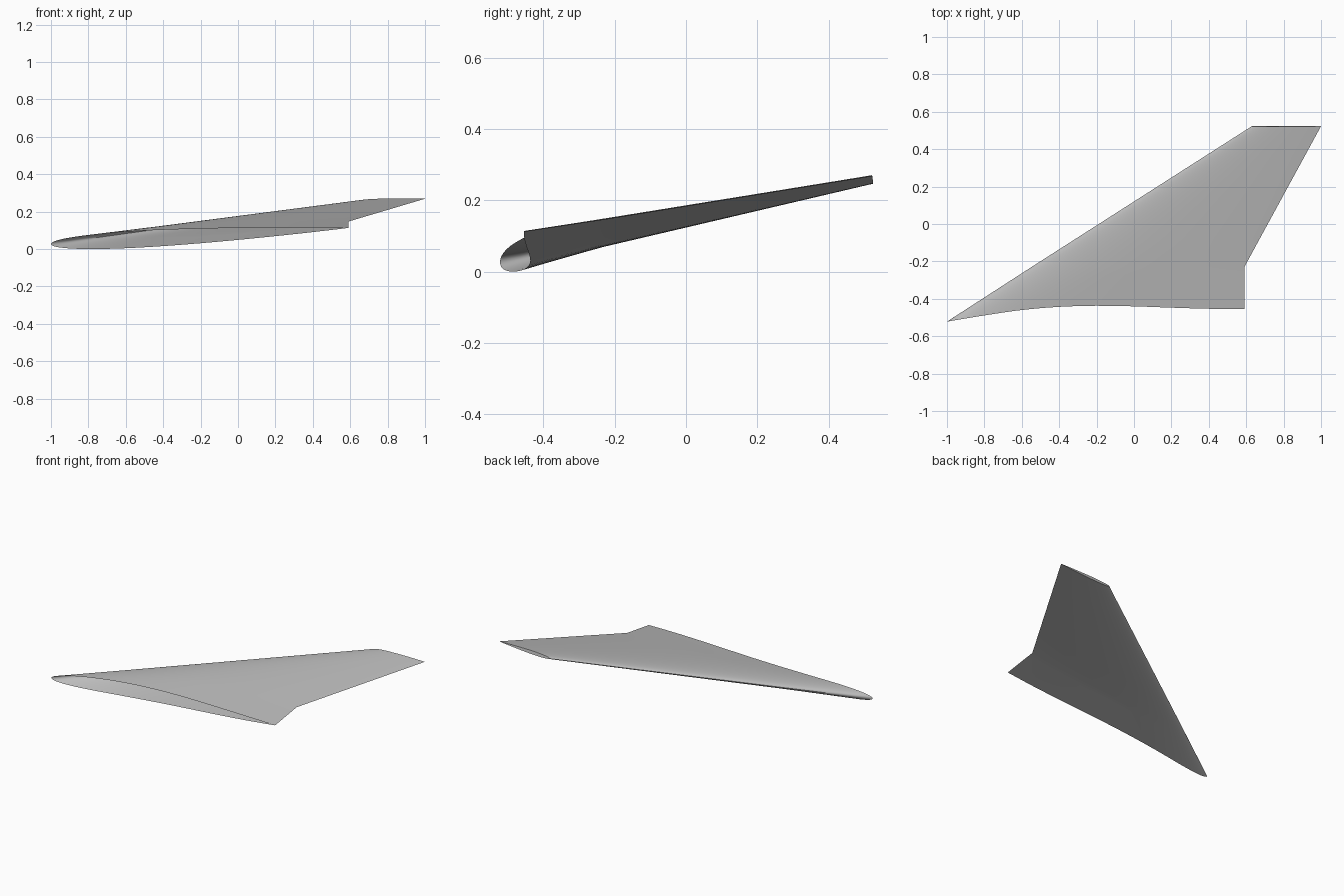
import bpy
import bmesh
import math

cube = bpy.data.objects.get("Cube")
if cube:
    bpy.data.objects.remove(cube, do_unlink=True)

grey = bpy.data.materials.new("light_grey")
grey.use_nodes = True
colour = (0.5, 0.5, 0.5, 1)
grey.diffuse_color = colour
grey.node_tree.nodes["Principled BSDF"].inputs["Base Color"].default_value = colour

CHORD_STEPS = 28
SPAN_STEPS = 5
THICKNESS = 0.056
# y of the curved root cut, evenly spaced from leading to trailing edge
ROOT_Y = [-0.522, -0.489, -0.46, -0.443, -0.437, -0.44, -0.447, -0.453, -0.455]


def root_y(u):
    """Smooth interpolation along the root cut."""
    f = u * (len(ROOT_Y) - 1)
    i = min(int(f), len(ROOT_Y) - 2)
    t = f - i
    b, c = ROOT_Y[i], ROOT_Y[i + 1]
    a = ROOT_Y[i - 1] if i else 2 * b - c
    d = ROOT_Y[i + 2] if i + 2 < len(ROOT_Y) else 2 * c - b
    return b + t * ((c - a) + t * (2 * a - 5 * b + 4 * c - d + t * (3 * (b - c) + d - a))) / 2


def half_thickness(u):
    """Symmetric airfoil with a closed trailing edge."""
    return 5 * THICKNESS * (0.2969 * math.sqrt(u) - 0.126 * u - 0.3516 * u**2
                            + 0.2843 * u**3 - 0.1036 * u**4)


def section(lead, trail, y_at):
    """Closed loop: upper skin from trailing to leading edge, then lower skin back."""
    (x0, z0), (x1, z1) = lead, trail
    loop = []
    for k in range(2 * CHORD_STEPS):
        u = (1 + math.cos(math.pi * k / CHORD_STEPS)) / 2
        side = 1 if k <= CHORD_STEPS else -1
        h = side * half_thickness(u) * (x1 - x0)
        loop.append((x0 + (x1 - x0) * u, y_at(u) - 0.2 * h * (y_at(u) > 0),
                     z0 + (z1 - z0) * u + h))
    return loop


# Root, trailing edge kink and tip sections
stations = [
    section((-1, 0.027), (0.59, 0.113), root_y),
    section((-0.548, 0.09), (0.59, 0.147), lambda u: -0.23),
    section((0.63, 0.254), (1, 0.269), lambda u: 0.523),
]

# Ruled skin through the stations, open at the root and capped at the tip
bm = bmesh.new()
rings = []
for a, b in zip(stations, stations[1:]):
    for s in range(SPAN_STEPS + 1):
        if rings and s == 0:
            continue
        t = s / SPAN_STEPS
        rings.append([bm.verts.new([p + (q - p) * t for p, q in zip(v, w)])
                      for v, w in zip(a, b)])
for r0, r1 in zip(rings, rings[1:]):
    for i in range(len(r0)):
        j = (i + 1) % len(r0)
        bm.faces.new((r0[i], r0[j], r1[j], r1[i]))
bm.faces.new(rings[-1])
bmesh.ops.recalc_face_normals(bm, faces=bm.faces)

mesh = bpy.data.meshes.new("wing")
bm.to_mesh(mesh)
bm.free()
mesh.materials.append(grey)
wing = bpy.data.objects.new("wing", mesh)
bpy.context.collection.objects.link(wing)
bpy.context.view_layer.objects.active = wing
wing.select_set(True)
bpy.ops.object.shade_smooth_by_angle(angle=math.radians(35))
